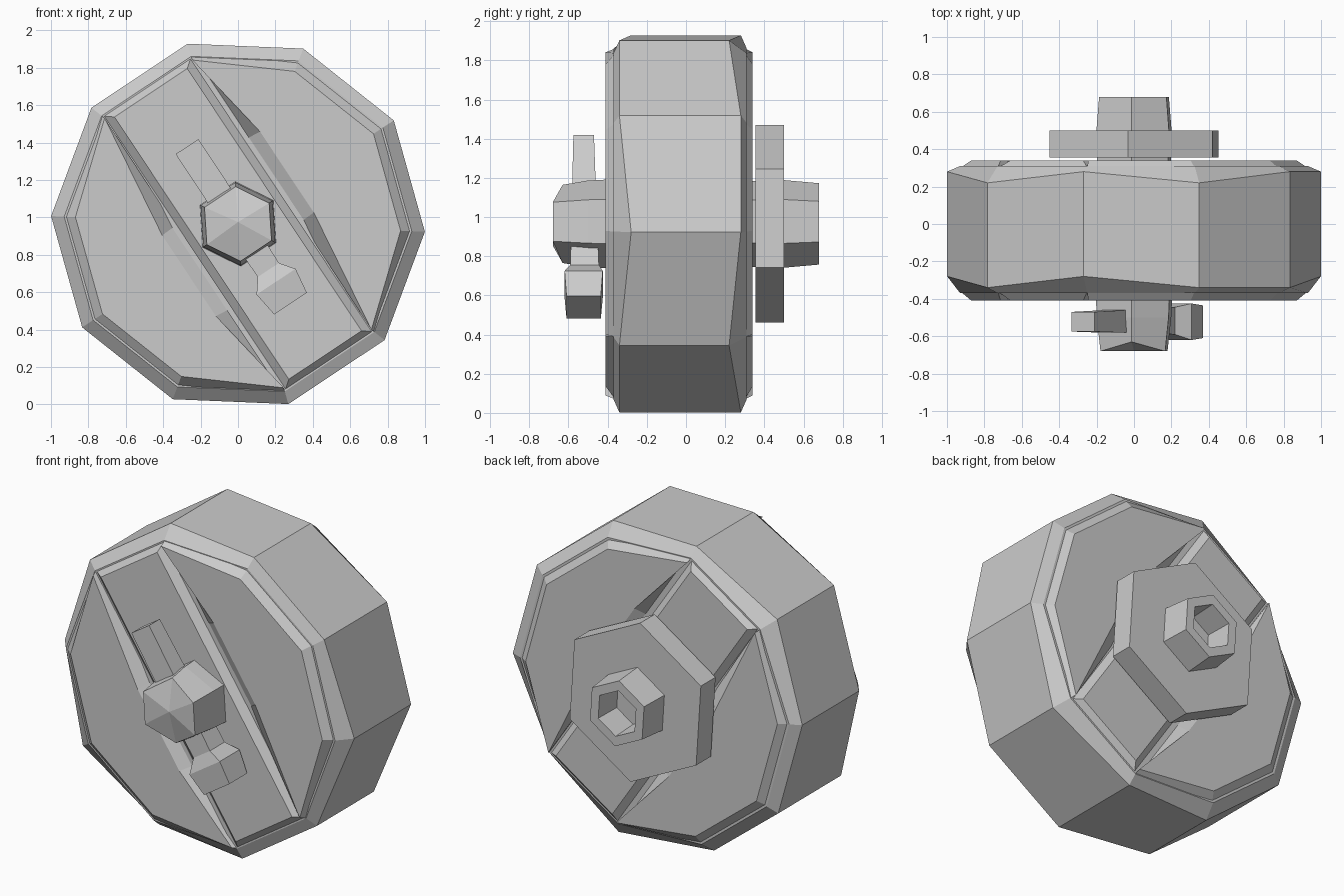
import bpy, bmesh
from math import sin, cos, radians
from mathutils import Vector

if "Cube" in bpy.data.objects:
    bpy.data.objects.remove(bpy.data.objects["Cube"])

CZ = 0.965
U = Vector((0.55, 0, -0.835)).normalized()   # direction of the diagonal band
N = Vector((0.835, 0, 0.55)).normalized()    # across the band


def polar(r, deg, y):
    return Vector((r * cos(radians(deg)), y, CZ + r * sin(radians(deg))))


def ring(k, r, y):
    return polar(r, -2.4 + 36 * k, y)


def hexagon(r, y, deg=93.7):
    return [polar(r, deg + 60 * i, y) for i in range(6)]


def loft(name, loops, tip=None):
    """Skin equal-length loops; cap both ends, optionally fan the last to a tip."""
    bm = bmesh.new()
    vs = [[bm.verts.new(p) for p in loop] for loop in loops]
    n = len(vs[0])
    for a, b in zip(vs, vs[1:]):
        for i in range(n):
            j = (i + 1) % n
            bm.faces.new((a[i], a[j], b[j], b[i]))
    bm.faces.new(vs[0])
    if tip is None:
        bm.faces.new(vs[-1])
    else:
        t = bm.verts.new(tip)
        for i in range(n):
            bm.faces.new((vs[-1][i], vs[-1][(i + 1) % n], t))
    bmesh.ops.recalc_face_normals(bm, faces=bm.faces)
    me = bpy.data.meshes.new(name)
    bm.to_mesh(me)
    bm.free()
    ob = bpy.data.objects.new(name, me)
    bpy.context.collection.objects.link(ob)
    return ob


# Ten-sided drum with chamfered, uneven rim edges
front_y = [-.28, -.34, -.34, -.28, -.34, -.28, -.34, -.28, -.34, -.34]
back_y = [.28, .28, .22, .28, .22, .28, .28, .22, .28, .22]
loft("drum", [[ring(k, .93, -.37) for k in range(10)],
              [ring(k, 1.0, front_y[k]) for k in range(10)],
              [ring(k, 1.0, back_y[k]) for k in range(10)],
              [ring(k, .93, .31) for k in range(10)]])

# Raised side panels and diagonal band on both faces
for side, y0, y1 in (("front", -.36, -.41), ("back", .30, .34)):
    for label, start, s in (("right", -1, 1), ("left", 4, -1)):
        ks = [start + i for i in range(5)]
        base = [ring(k, .93, y0) for k in ks]
        top = [ring(k, .91 if k in (ks[0], ks[-1]) else .87, y1) for k in ks]
        for f in (.3, .6):
            base.append(base[4].lerp(base[0], f))
            top.append(top[4].lerp(top[0], f) + N * s * .09)
        loft(f"{side}_{label}_panel", [base, top])
    ends = ((3, -1), (4, 1), (8, 1), (9, -1))
    loft(f"{side}_band", [[ring(k, .93, y0) for k, s in ends],
                          [ring(k, .885, y1) + N * s * .04 for k, s in ends]])

# Front hex hub with a dipped, faceted cap
cap = hexagon(.20, -.68)
for i in (0, 3):
    cap[i].y = -.63
loft("front_hub", [hexagon(.228, -.38), hexagon(.222, -.50), cap],
     tip=(0, -.68, CZ + .01))

# Back hex plate and hollow hex socket
loft("back_spacer", [hexagon(.22, .32), hexagon(.22, .37)])
loft("back_plate", [hexagon(.505, .355), hexagon(.505, .5)])
loft("back_socket", [hexagon(.225, .49), hexagon(.208, .68),
                     hexagon(.145, .68), hexagon(.135, .51)])

# Lever through the front hub, flaring to a grip at the lower end
sections = [(-.495, .073, -.575, -.47), (.0, .073, -.585, -.455),
            (.295, .068, -.59, -.445), (.37, .125, -.62, -.425),
            (.51, .105, -.61, -.435)]
C = Vector((0, 0, CZ))
loops = []
for u, w, ya, yb in sections:
    c = C + U * u
    loops.append([c + N * a * w + Vector((0, y, 0))
                  for a, y in ((-1, ya), (1, ya), (1, yb), (-1, yb))])
loft("front_lever", loops)
